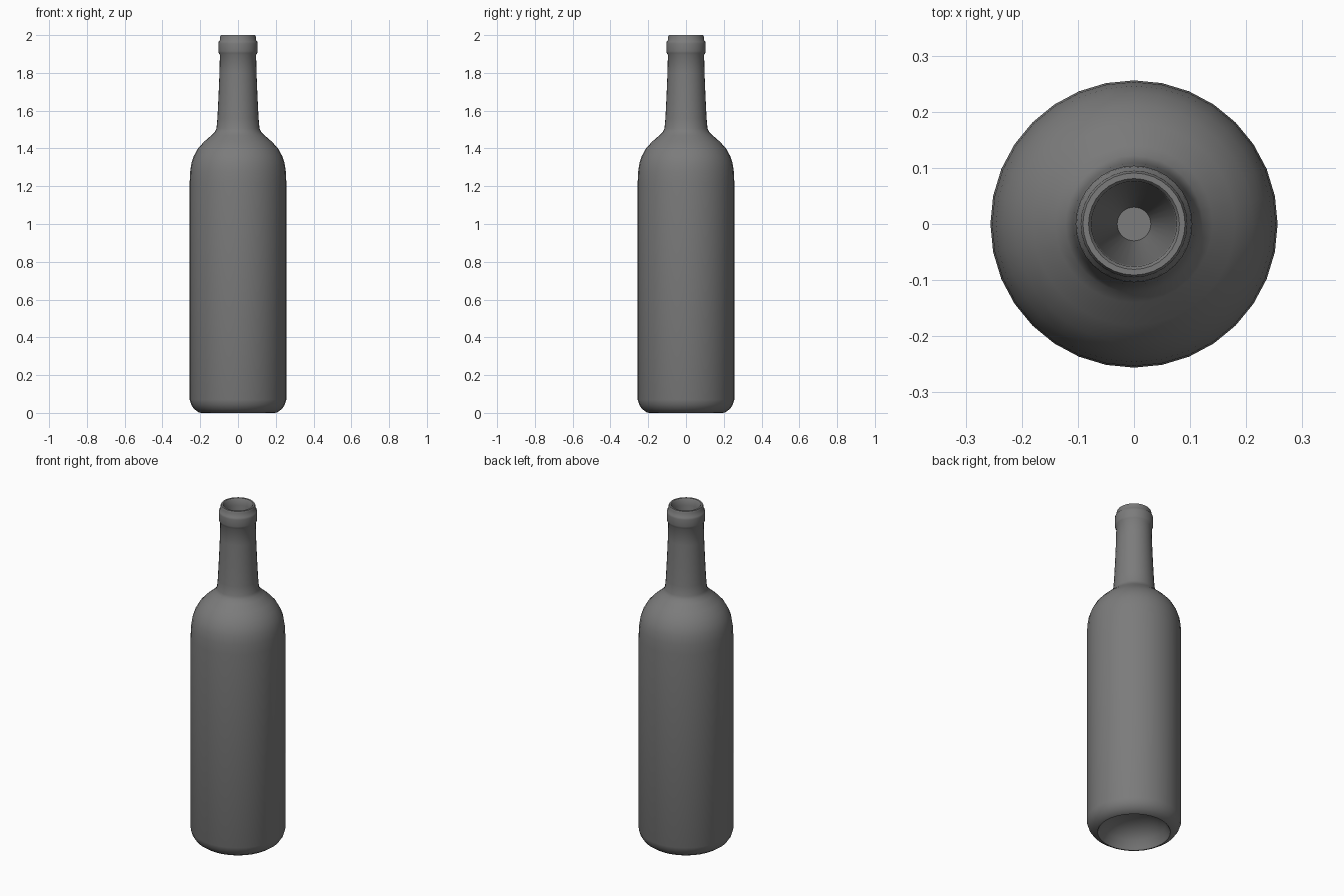
import bpy, bmesh
from math import pi, cos, sin, radians

if "Cube" in bpy.data.objects:
    bpy.data.objects.remove(bpy.data.objects["Cube"])

SIDES = 32

# Hollow underside: shallow dome rising from the foot
punt = [(0.03, 0.112), (0.08, 0.104), (0.13, 0.083), (0.17, 0.048), (0.19, 0.012)]
# Outer wall, from the foot up to the neck (radius, height)
outer = [(0.197, 0.0), (0.208, 0.003), (0.232, 0.02), (0.247, 0.042), (0.256, 0.07),
         (0.256, 1.22), (0.253, 1.28), (0.246, 1.325), (0.234, 1.36), (0.212, 1.40),
         (0.18, 1.435), (0.14, 1.47), (0.122, 1.488), (0.114, 1.505), (0.109, 1.56),
         (0.103, 1.68), (0.098, 1.80), (0.096, 1.895)]
# Raised collar and rounded lip
lip = [(0.102, 1.905), (0.104, 1.915), (0.104, 1.955), (0.102, 1.966), (0.096, 1.972),
       (0.095, 1.99), (0.091, 2.0), (0.081, 2.0), (0.076, 1.994)]
# Mouth narrowing to a closed floor inside the neck
mouth = [(0.074, 1.96), (0.03, 1.55)]


def ring(bm, r, z):
    return [bm.verts.new((r * cos(2 * pi * i / SIDES), r * sin(2 * pi * i / SIDES), z))
            for i in range(SIDES)]


# Bottle lathed as one shell, closed by small discs in the punt and the mouth
bm = bmesh.new()
rings = [ring(bm, r, z) for r, z in punt + outer + lip + mouth]
for a, b in zip(rings, rings[1:]):
    for i in range(SIDES):
        j = (i + 1) % SIDES
        bm.faces.new((a[i], a[j], b[j], b[i]))
bm.faces.new(rings[0][::-1])
bm.faces.new(rings[-1])
bmesh.ops.recalc_face_normals(bm, faces=bm.faces[:])

mesh = bpy.data.meshes.new("bottle")
bm.to_mesh(mesh)
bm.free()
bottle = bpy.data.objects.new("bottle", mesh)
bpy.context.collection.objects.link(bottle)

# Dark glass
glass = bpy.data.materials.new("dark_glass")
glass.diffuse_color = (0.2, 0.2, 0.2, 1)
glass.use_nodes = True
glass.node_tree.nodes["Principled BSDF"].inputs["Base Color"].default_value = glass.diffuse_color
mesh.materials.append(glass)

bpy.context.view_layer.objects.active = bottle
bottle.select_set(True)
bpy.ops.object.shade_smooth_by_angle(angle=radians(50))
